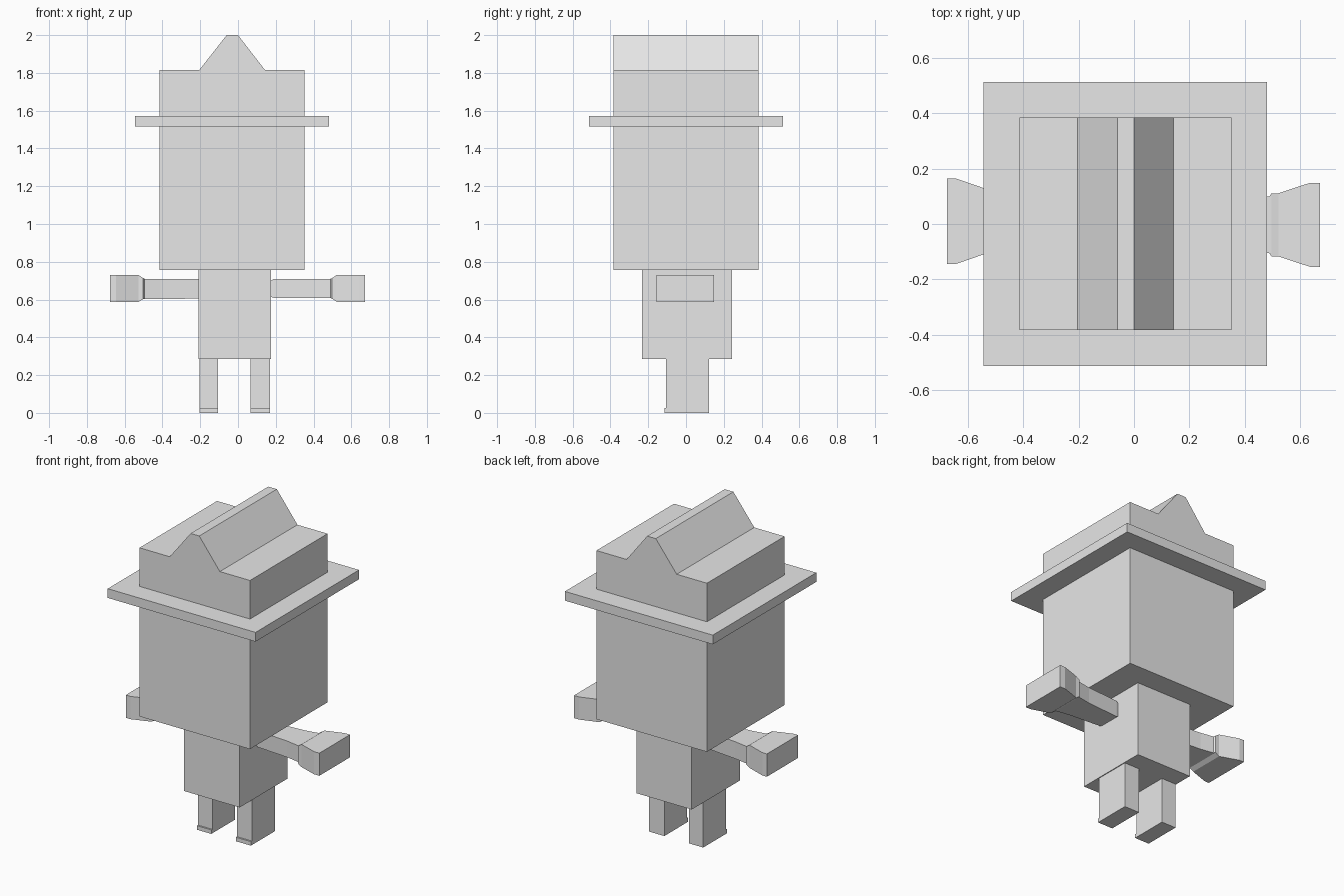
import bpy
import bmesh

cube = bpy.data.objects.get("Cube")
if cube:
    bpy.data.objects.remove(cube, do_unlink=True)

grey = bpy.data.materials.new("plain_grey")
grey.use_nodes = True
colour = (0.8, 0.8, 0.8, 1.0)
grey.diffuse_color = colour
grey.node_tree.nodes["Principled BSDF"].inputs["Base Color"].default_value = colour


def loft(name, rings):
    """Join matching rings of points into a closed, flat-faced solid."""
    bm = bmesh.new()
    loops = [[bm.verts.new(p) for p in ring] for ring in rings]
    for a, b in zip(loops, loops[1:]):
        for i in range(len(a)):
            j = (i + 1) % len(a)
            bm.faces.new((a[i], a[j], b[j], b[i]))
    bm.faces.new(loops[0][::-1])
    bm.faces.new(loops[-1])
    bmesh.ops.recalc_face_normals(bm, faces=bm.faces)
    mesh = bpy.data.meshes.new(name)
    bm.to_mesh(mesh)
    bm.free()
    mesh.materials.append(grey)
    obj = bpy.data.objects.new(name, mesh)
    bpy.context.collection.objects.link(obj)
    return obj


def extrude_y(name, profile, y0, y1):
    """Extrude an x-z profile along y."""
    return loft(name, [[(x, y, z) for x, z in profile] for y in (y0, y1)])


def box(name, x0, x1, y0, y1, z0, z1):
    return extrude_y(name, [(x0, z0), (x1, z0), (x1, z1), (x0, z1)], y0, y1)


def arm(name, centre_y, sections):
    """Rectangular sections along x: (x, half width, bottom, top)."""
    return loft(name, [[(x, centre_y - w, b), (x, centre_y + w, b),
                        (x, centre_y + w, t), (x, centre_y - w, t)]
                       for x, w, b, t in sections])


# Head with a ridged hat crown
extrude_y("head", [(-0.415, 0.757), (0.352, 0.757), (0.352, 1.815),
                   (0.143, 1.815), (0.0, 2.0), (-0.06, 2.0),
                   (-0.205, 1.815), (-0.415, 1.815)], -0.384, 0.385)

# Hat brim
box("hat_brim", -0.545, 0.481, -0.513, 0.513, 1.515, 1.573)

# Torso
box("torso", -0.21, 0.175, -0.233, 0.243, 0.286, 0.757)

# Legs, each with a small toe lip at the front
for side, x0, x1 in (("right", -0.205, -0.105), ("left", 0.065, 0.17)):
    extrude = [(-0.115, 0.0), (0.122, 0.0), (0.122, 0.286),
               (-0.105, 0.286), (-0.105, 0.025), (-0.115, 0.025)]
    loft(side + "_leg", [[(x, y, z) for y, z in extrude] for x in (x0, x1)])

# Arms: tapered sleeve, cuff and flared hand
arm("left_arm", -0.003, [
    (0.175, 0.070, 0.615, 0.700), (0.190, 0.072, 0.608, 0.710),
    (0.405, 0.088, 0.608, 0.710), (0.490, 0.103, 0.608, 0.710),
    (0.497, 0.114, 0.605, 0.713), (0.522, 0.114, 0.588, 0.730),
    (0.637, 0.152, 0.588, 0.730), (0.673, 0.152, 0.588, 0.730)])
arm("right_arm", 0.010, [
    (-0.205, 0.070, 0.605, 0.710), (-0.410, 0.088, 0.603, 0.710),
    (-0.495, 0.103, 0.603, 0.710), (-0.502, 0.114, 0.603, 0.713),
    (-0.527, 0.114, 0.587, 0.730), (-0.645, 0.155, 0.587, 0.730),
    (-0.677, 0.155, 0.587, 0.730)])
